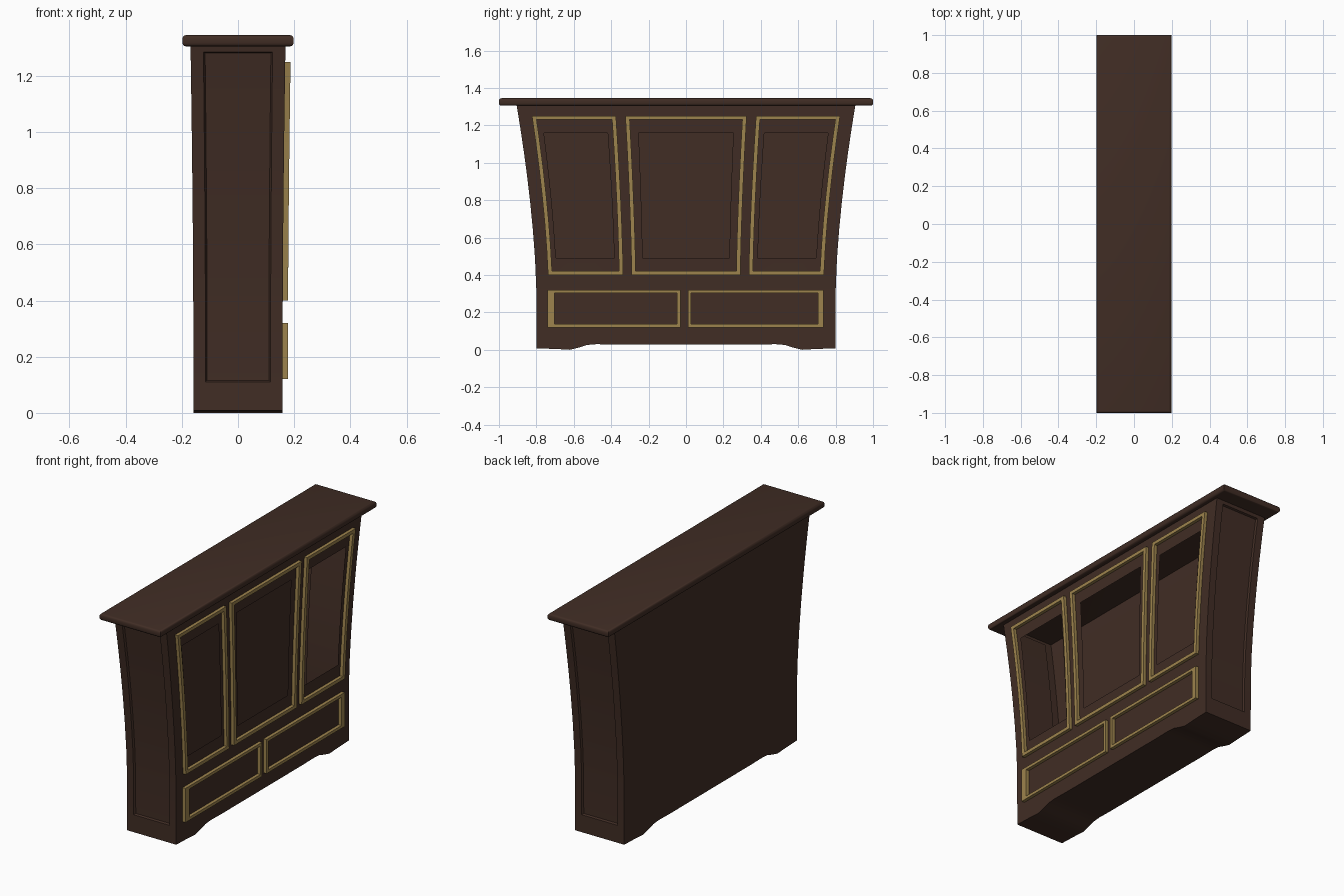
import bpy, bmesh

if "Cube" in bpy.data.objects:
    bpy.data.objects.remove(bpy.data.objects["Cube"])


def material(name, rgb):
    m = bpy.data.materials.new(name)
    m.diffuse_color = (*rgb, 1)
    m.use_nodes = True
    m.node_tree.nodes["Principled BSDF"].inputs["Base Color"].default_value = m.diffuse_color
    return m


WOOD = material("dark_wood", (0.052, 0.026, 0.018))
GOLD = material("gold_trim", (0.34, 0.23, 0.075))


def flare(z):
    return max(0.0, (z - 0.3) / 1.005) ** 1.6


def half_y(z):
    return 0.8 + 0.105 * flare(z)


def half_x(z):
    return 0.159 + 0.010 * flare(z)


def finish(name, bm, mat, angle=None):
    bmesh.ops.remove_doubles(bm, verts=bm.verts, dist=1e-5)
    bmesh.ops.recalc_face_normals(bm, faces=bm.faces)
    me = bpy.data.meshes.new(name)
    bm.to_mesh(me)
    bm.free()
    me.materials.append(mat)
    ob = bpy.data.objects.new(name, me)
    bpy.context.collection.objects.link(ob)
    if angle:
        bpy.ops.object.select_all(action='DESELECT')
        ob.select_set(True)
        bpy.context.view_layer.objects.active = ob
        bpy.ops.object.shade_smooth_by_angle(angle=angle)
    return ob


def quad(bm, pts):
    return bm.faces.new([bm.verts.new(p) for p in pts])


# Hollow flared cabinet: rows in z, columns as fractions of the half width
LEVELS = [0, 0.11, 0.32, 0.49, 0.65, 0.8, 0.93, 1.05, 1.16, 1.285, 1.308]
HALF = [0.287, 0.475, 0.60, 0.66, 0.72, 0.775, 0.862, 1.0]
COLS = [-c for c in reversed(HALF)] + HALF
SCALLOP = {0.287: 0.028, 0.475: 0.028, 0.60: 0.03, 0.66: 0.026,
           0.72: 0.011, 0.775: 0.0, 0.862: 0.004, 1.0: 0.008}


def point(side, c, z):
    zz = SCALLOP[abs(c)] if z == 0 else z
    return (side * half_x(z), c * half_y(z), zz)


def is_opening(a, b, z0, z1):
    mid = abs(a + b) / 2
    return z0 >= 0.49 and z1 <= 1.16 and (mid < 0.287 or 0.475 < mid < 0.862)


bm = bmesh.new()
for z0, z1 in zip(LEVELS, LEVELS[1:]):
    for a, b in zip(COLS, COLS[1:]):
        for side in (-1, 1):
            if side == 1 and is_opening(a, b, z0, z1):
                continue
            quad(bm, [point(side, a, z0), point(side, b, z0),
                      point(side, b, z1), point(side, a, z1)])
# scalloped underside and closed top
for a, b in zip(COLS, COLS[1:]):
    for z in (0, LEVELS[-1]):
        quad(bm, [point(-1, a, z), point(1, a, z), point(1, b, z), point(-1, b, z)])

# end walls with a recessed tall panel
ENDS = [-1, -0.73, 0.73, 1]
panels = {-1: [], 1: []}
for s in (-1, 1):
    for z0, z1 in zip(LEVELS, LEVELS[1:]):
        for a, b in zip(ENDS, ENDS[1:]):
            lo = SCALLOP[1.0] if z0 == 0 else z0
            pts = [(a * half_x(z0), s * half_y(z0), lo), (b * half_x(z0), s * half_y(z0), lo),
                   (b * half_x(z1), s * half_y(z1), z1), (a * half_x(z1), s * half_y(z1), z1)]
            if s == 1:
                pts.reverse()
            f = quad(bm, pts)
            if a == -0.73 and z0 >= 0.11 and z1 <= 1.285:
                panels[s].append(f)
bmesh.ops.remove_doubles(bm, verts=bm.verts, dist=1e-5)
for s in (-1, 1):
    bmesh.ops.inset_region(bm, faces=panels[s], thickness=0.006, depth=-0.01,
                           use_even_offset=True)
finish("cabinet_body", bm, WOOD, 0.35)

# Counter top with rounded edges
bm = bmesh.new()
bmesh.ops.create_cube(bm, size=1)
for v in bm.verts:
    v.co = (v.co.x * 0.396, v.co.y * 2.0, 1.325 + v.co.z * 0.04)
edges = [e for e in bm.edges if abs(e.verts[0].co.z - e.verts[1].co.z) < 1e-4]
bmesh.ops.bevel(bm, geom=edges, offset=0.013, segments=3, profile=0.5, affect='EDGES')
finish("counter_top", bm, WOOD, 0.7)


# Raised trim frames that follow the flare of the front
def trim_frame(name, z0, z1, left, right, wl, wr, w):
    """left/right give y at a height; wl, wr, w are the bar widths."""
    n = 6

    def loop(bottom, top, dl, dr):
        zs = [bottom + (top - bottom) * i / n for i in range(n + 1)]
        return ([(left(z) + dl, z) for z in zs] +
                [(right(z) - dr, z) for z in reversed(zs)])

    outer = loop(z0, z1, 0, 0)
    inner = loop(z0 + w, z1 - w, wl, wr)
    out_x = lambda p: (half_x(p[1]) + 0.019, p[0], p[1])
    in_x = lambda p: (half_x(p[1]) - 0.001, p[0], p[1])
    bm = bmesh.new()
    for i in range(len(outer)):
        j = (i + 1) % len(outer)
        o, p, q, r = outer[i], outer[j], inner[j], inner[i]
        quad(bm, [out_x(v) for v in (o, p, q, r)])
        quad(bm, [in_x(v) for v in (o, p, q, r)])
        quad(bm, [out_x(o), out_x(p), in_x(p), in_x(o)])
        quad(bm, [out_x(r), out_x(q), in_x(q), in_x(r)])
    finish(name, bm, GOLD)


def frac(f):
    return lambda z: f * half_y(z)


def fixed(y):
    return lambda z: y


for name, a, b in (("left_panel_trim", -0.919, -0.418), ("middle_panel_trim", -0.362, 0.362),
                   ("right_panel_trim", 0.418, 0.919)):
    trim_frame(name, 0.40, 1.25, frac(a), frac(b), 0.022, 0.022, 0.02)
trim_frame("lower_left_trim", 0.12, 0.32, fixed(-0.74), fixed(-0.03), 0.038, 0.017, 0.017)
trim_frame("lower_right_trim", 0.12, 0.32, fixed(0.01), fixed(0.735), 0.017, 0.03, 0.017)
